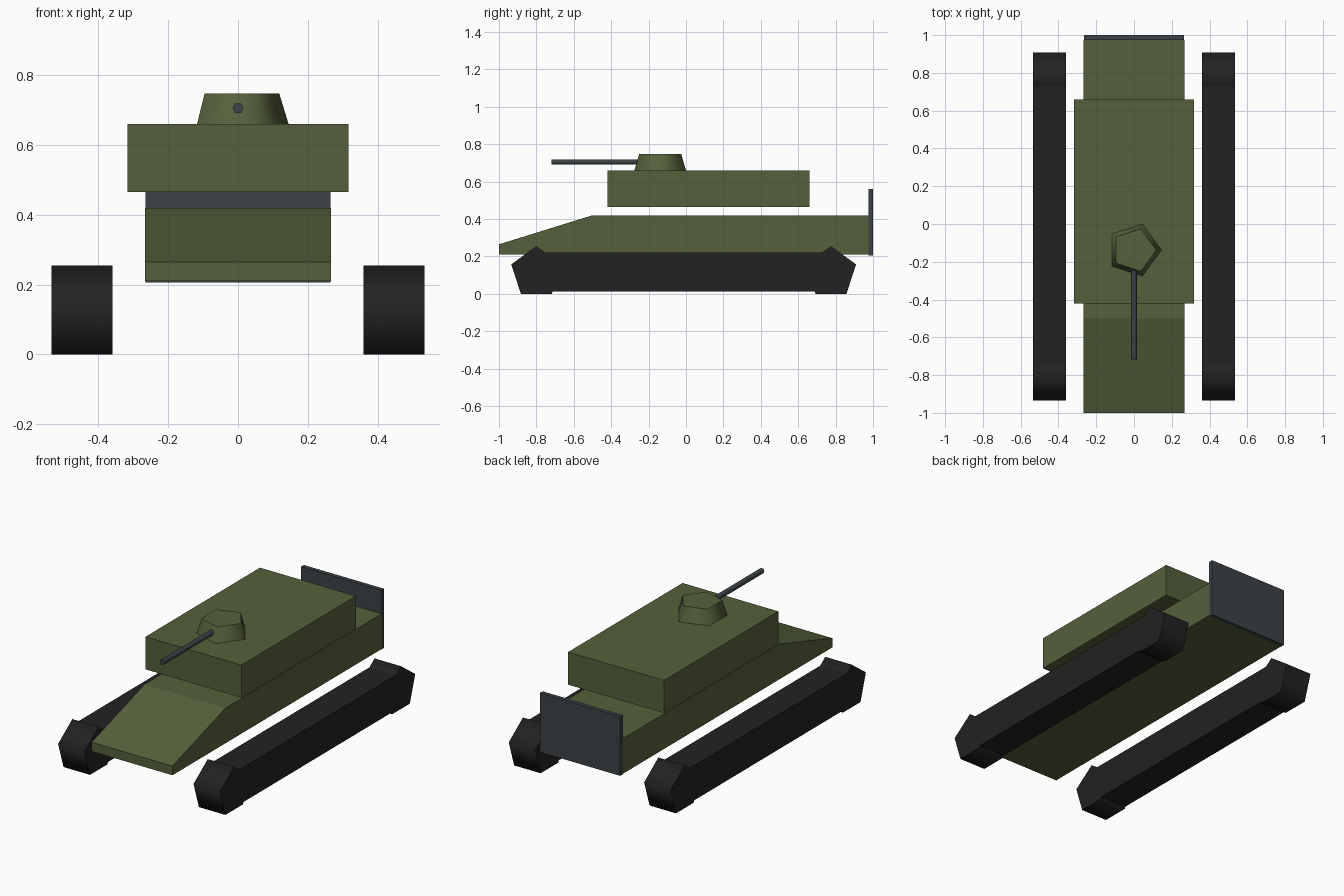
import bpy, bmesh, math
from mathutils import Matrix

cube = bpy.data.objects.get("Cube")
if cube:
    bpy.data.objects.remove(cube)


def material(name, rgb):
    mat = bpy.data.materials.new(name)
    mat.use_nodes = True
    mat.diffuse_color = (*rgb, 1)
    mat.node_tree.nodes["Principled BSDF"].inputs["Base Color"].default_value = (*rgb, 1)
    return mat


olive = material("olive green", (0.092, 0.117, 0.045))
rubber = material("track black", (0.016, 0.016, 0.016))
steel = material("dark steel", (0.045, 0.055, 0.06))


def finish(bm, name, mat, smooth=None):
    bmesh.ops.recalc_face_normals(bm, faces=bm.faces)
    mesh = bpy.data.meshes.new(name)
    bm.to_mesh(mesh)
    bm.free()
    mesh.materials.append(mat)
    obj = bpy.data.objects.new(name, mesh)
    bpy.context.collection.objects.link(obj)
    if smooth:
        bpy.ops.object.select_all(action="DESELECT")
        obj.select_set(True)
        bpy.context.view_layer.objects.active = obj
        bpy.ops.object.shade_smooth_by_angle(angle=math.radians(smooth))
    return obj


def extrude_profile(name, mat, profile, x0, x1, smooth=None):
    """Sweep a (y, z) outline along x."""
    bm = bmesh.new()
    face = bm.faces.new([bm.verts.new((x0, y, z)) for y, z in profile])
    swept = bmesh.ops.extrude_face_region(bm, geom=[face])["geom"]
    verts = [v for v in swept if isinstance(v, bmesh.types.BMVert)]
    bmesh.ops.translate(bm, verts=verts, vec=(x1 - x0, 0, 0))
    return finish(bm, name, mat, smooth)


def box(name, mat, x, y, z):
    return extrude_profile(name, mat, [(y[0], z[0]), (y[1], z[0]), (y[1], z[1]), (y[0], z[1])], *x)


def cone(name, mat, sides, r1, r2, depth, matrix, smooth):
    bm = bmesh.new()
    bmesh.ops.create_cone(bm, cap_ends=True, segments=sides, radius1=r1, radius2=r2,
                          depth=depth, matrix=matrix)
    return finish(bm, name, mat, smooth)


# Hull with sloped nose, raised cabin and rear plate
extrude_profile("hull", olive, [(-1, 0.21), (0.975, 0.21), (0.975, 0.42), (-0.5, 0.42), (-1, 0.265)],
                -0.267, 0.267)
box("cabin", olive, (-0.317, 0.317), (-0.42, 0.66), (0.465, 0.66))
box("rear_plate", steel, (-0.265, 0.265), (0.975, 1.0), (0.206, 0.56))

# Five-sided turret, one corner pointing to the left
bm = bmesh.new()
rings = []
for radius, z in ((0.145, 0.66), (0.118, 0.748)):
    rings.append([bm.verts.new((radius * math.cos(a), -0.138 + radius * math.sin(a), z))
                  for a in (math.tau * i / 5 for i in range(5))])
    bm.faces.new(rings[-1])
for i in range(5):
    j = (i + 1) % 5
    bm.faces.new((rings[0][i], rings[0][j], rings[1][j], rings[1][i]))
finish(bm, "turret", olive, 73)

# Gun barrel
turn = Matrix.Rotation(math.pi / 2, 4, "X") @ Matrix.Rotation(math.pi / 2, 4, "Z")
cone("gun_barrel", steel, 6, 0.016, 0.016, 0.52, Matrix.Translation((0, -0.458, 0.705)) @ turn, 65)

# Tracks: a long body with a five-sided wheel at each end
for side, sign in (("left", 1), ("right", -1)):
    x0, x1 = sorted((sign * 0.36, sign * 0.535))
    box(side + "_track_body", rubber, (x0, x1), (-0.8, 0.775), (0.012, 0.22))
    for end, y in (("front", -0.8), ("rear", 0.775)):
        r = 0.141
        angles = [math.pi / 2 + math.tau * i / 5 for i in range(5)]
        outline = [(y + r * math.cos(a), 0.114 + r * math.sin(a)) for a in angles]
        extrude_profile(f"{side}_{end}_wheel", rubber, outline, x0, x1, 80)

# Corners for the barrel lie left and right
barrel = bpy.data.objects["gun_barrel"].data
if max(v.co.x for v in barrel.vertices) < 0.0155:
    barrel.transform(Matrix.Translation((0, 0, 0.705)) @ Matrix.Rotation(math.pi / 6, 4, "Y")
                     @ Matrix.Translation((0, 0, -0.705)))
